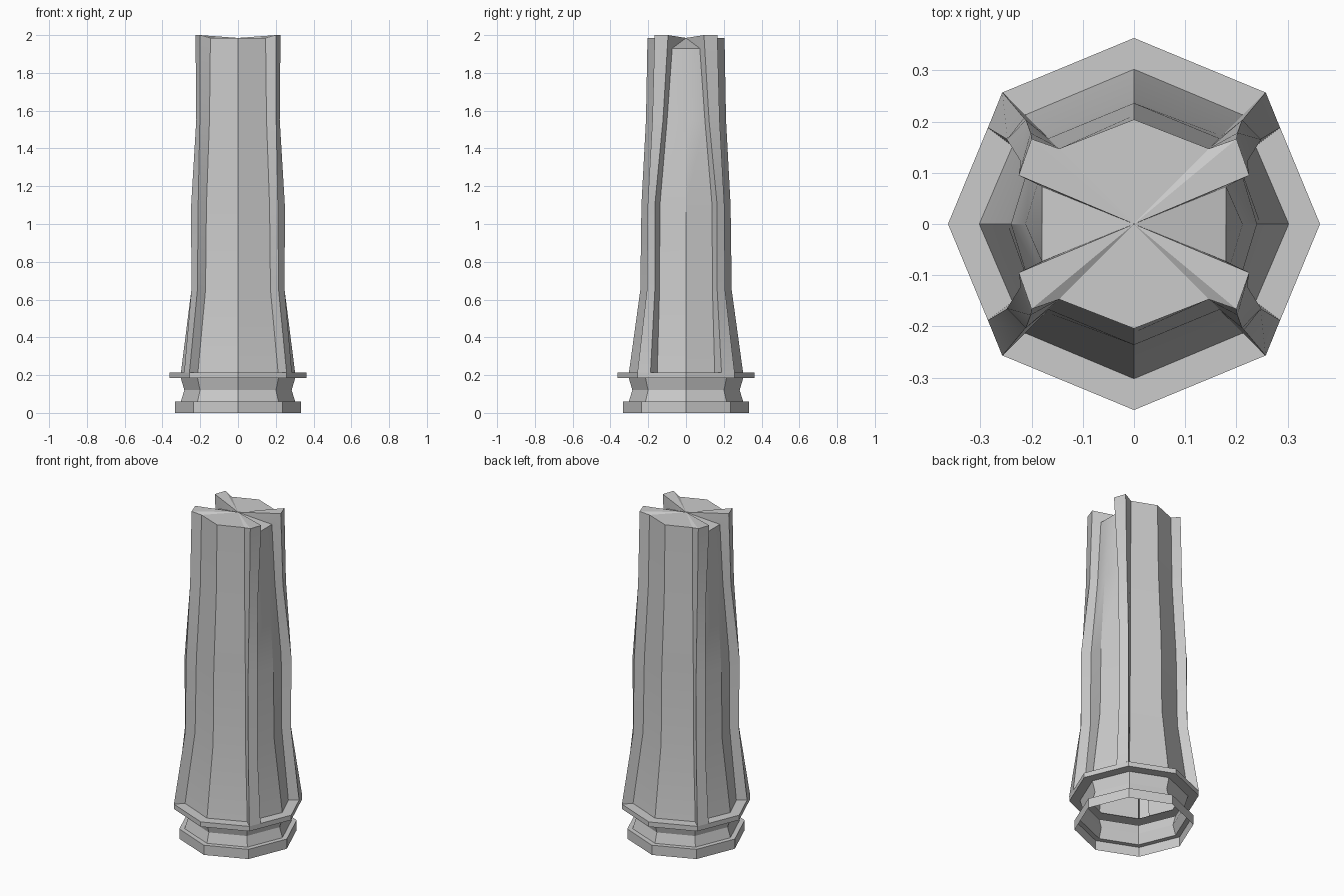
import bpy, math

if "Cube" in bpy.data.objects:
    bpy.data.objects.remove(bpy.data.objects["Cube"])


def make_object(name, verts, faces):
    mesh = bpy.data.meshes.new(name)
    mesh.from_pydata(verts, [], faces)
    mesh.update()
    ob = bpy.data.objects.new(name, mesh)
    bpy.context.collection.objects.link(ob)
    return ob


def bridge(n, rows):
    """Quads joining consecutive rings of n points."""
    return [(r * n + i, r * n + (i + 1) % n, (r + 1) * n + (i + 1) % n, (r + 1) * n + i)
            for r in range(rows - 1) for i in range(n)]


def full_loop(quarter):
    """Mirror a quarter outline (from +x round to +y) into a closed loop."""
    half = quarter + [(-x, y, z) for x, y, z in quarter[-2::-1]]
    return half + [(x, -y, z) for x, y, z in half[-2:0:-1]]


# Octagonal moulded base, open underneath
profile = [(.333, 0), (.333, .06), (.303, .06), (.284, .12), (.303, .185),
           (.363, .185), (.363, .215), (.28, .215)]
verts = [(r * math.cos(i * math.pi / 4), r * math.sin(i * math.pi / 4), z)
         for r, z in profile for i in range(8)]
make_object("moulded_base", verts, bridge(8, len(profile)))

# Column shaft: z, side ridge, panel edge, rib side, rib corner, rib root, front ridge
levels = [
    (.215, .302, (.237, .152), (.285, .188), (.257, .257), (.212, .213), .302),
    (.65, .247, (.200, .140), (.247, .165), (.215, .207), (.172, .172), .242),
    (1.10, .240, (.198, .138), (.248, .165), (.211, .203), (.167, .167), .236),
    (1.55, .212, (.182, .100), (.221, .122), (.202, .178), (.151, .151), .212),
]
verts = []
for z, side, panel, rib_side, corner, root, front in levels:
    verts += full_loop([(x, y, z) for x, y in
                        [(side, 0), panel, rib_side, corner, root, (0, front)]])

# Broken top: ribs rise, side wedges drop
verts += full_loop([(.18, 0, 1.93), (.18, .073, 1.93), (.225, .095, 2.0),
                    (.2, .166, 2.0), (.146, .147, 1.985), (0, .204, 1.985)])
n = 20
rows = len(levels) + 1
faces = bridge(n, rows)
verts.append((0, 0, 1.985))
start = (rows - 1) * n
faces += [(start + i, start + (i + 1) % n, rows * n) for i in range(n)]
shaft = make_object("column_shaft", verts, faces)

bpy.context.view_layer.objects.active = shaft
shaft.select_set(True)
bpy.ops.object.shade_smooth_by_angle(angle=math.radians(20))
